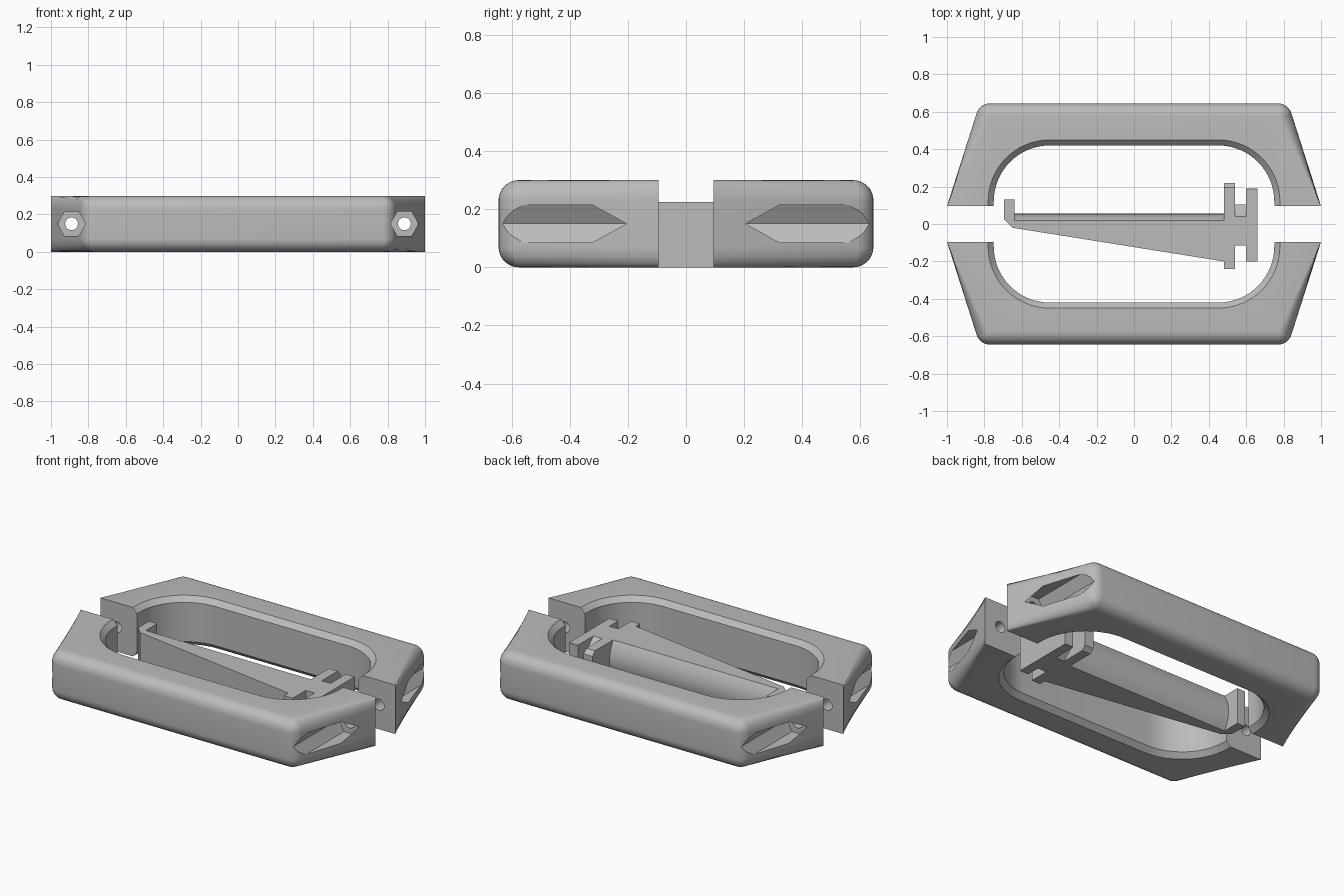
import bpy, bmesh
from math import sin, cos, pi, radians

cube = bpy.data.objects.get("Cube")
if cube:
    bpy.data.objects.remove(cube)

grey = bpy.data.materials.new("plain grey")
grey.use_nodes = True
tone = (0.5, 0.5, 0.5, 1)
grey.diffuse_color = tone
grey.node_tree.nodes["Principled BSDF"].inputs["Base Color"].default_value = tone


def loft(name, loops):
    """Skin a stack of matching closed loops and cap both ends."""
    bm = bmesh.new()
    rings = [[bm.verts.new(p) for p in loop] for loop in loops]
    n = len(rings[0])
    for a, b in zip(rings, rings[1:]):
        for i in range(n):
            j = (i + 1) % n
            bm.faces.new((a[i], a[j], b[j], b[i]))
    bm.faces.new(rings[0])
    bm.faces.new(rings[-1])
    bmesh.ops.recalc_face_normals(bm, faces=bm.faces)
    mesh = bpy.data.meshes.new(name)
    bm.to_mesh(mesh)
    bm.free()
    mesh.materials.append(grey)
    obj = bpy.data.objects.new(name, mesh)
    bpy.context.collection.objects.link(obj)
    return obj


def smooth(obj, angle=30):
    bpy.ops.object.select_all(action="DESELECT")
    obj.select_set(True)
    bpy.context.view_layer.objects.active = obj
    bpy.ops.object.shade_smooth_by_angle(angle=radians(angle))


HEIGHT, TIP_Y, ROUND, CHAMFER = 0.3, 0.095, 0.07, 0.03


def mirrored(points):
    return points + [(-x, y) for x, y in reversed(points)]


def frame_loop(z, side):
    """U-shaped outline of a half frame at one height."""
    depth = min(z, HEIGHT - z)
    inset = ROUND - (ROUND**2 - max(0, ROUND - depth)**2) ** 0.5
    flare = max(0, CHAMFER - depth)
    outer = [(1, TIP_Y)]
    for i in range(7):
        a = radians(17.6 + 72.4 * i / 6)
        r = 0.075 - inset
        outer.append((0.77 + r * cos(a), 0.57 + r * sin(a)))
    inner = [(0.75 + flare, TIP_Y)]
    for i in range(17):
        a = pi / 2 * i / 16
        r = 0.3 + flare
        inner.append((0.45 + r * cos(a), 0.12 + r * sin(a)))
    outline = mirrored(outer) + mirrored(inner)[::-1]
    return [(x, side * y, z) for x, y in outline]


def prism_cutter(name, x, radius, sides, y0, y1):
    """Prism running along y for cutting holes and pockets."""
    ring = [(x + radius * cos(2 * pi * i / sides),
             HEIGHT / 2 + radius * sin(2 * pi * i / sides)) for i in range(sides)]
    obj = loft(name, [[(px, y, pz) for px, pz in ring] for y in (y0, y1)])
    obj.hide_render = True
    return obj


def cut(obj, cutter):
    bpy.context.view_layer.objects.active = obj
    mod = obj.modifiers.new("cut", "BOOLEAN")
    mod.operation = "DIFFERENCE"
    mod.solver = "EXACT"
    mod.object = cutter
    bpy.ops.object.modifier_apply(modifier=mod.name)
    bpy.data.objects.remove(cutter)


# Two half frames with rounded outer edges, nut pockets and bolt holes
low = [ROUND * (1 - cos(pi / 2 * i / 8)) for i in range(9)]
levels = sorted(low + [CHAMFER, HEIGHT - CHAMFER] + [HEIGHT - z for z in low])
for name, side in (("back_half_frame", 1), ("front_half_frame", -1)):
    frame = loft(name, [frame_loop(z, side) for z in levels])
    for x in (-0.89, 0.89):
        cut(frame, prism_cutter("nut_pocket", x, 0.075, 6, side * 0.19, side * 0.8))
        cut(frame, prism_cutter("bolt_hole", x, 0.034, 32, 0, side * 0.4))
    smooth(frame)

# Centre wedge with a bulging back face
TOP = 0.225


def wedge_section(x, front):
    loop = [(x, front, TOP), (x, front, 0)]
    for i in range(17):
        t = i / 16
        loop.append((x, 0.02 + 0.035 * 4 * t * (1 - t), TOP * t))
    return loop


smooth(loft("wedge_body", [wedge_section(-0.65, -0.02), wedge_section(0.48, -0.2)]))

# Hooked tip of the wedge
hook = [(-0.695, 0.13), (-0.64, 0.13), (-0.64, -0.02), (-0.65, -0.02), (-0.695, 0.025)]
loft("wedge_hook", [[(x, y, z) for x, y in hook] for z in (0, TOP)])


# Flanges and the neck that joins them
def block(name, x0, x1, front, back, chamfer):
    profile = [(front, 0), (front, TOP), (back - chamfer, TOP),
               (back, TOP - chamfer), (back, chamfer), (back - chamfer, 0)]
    loft(name, [[(x, y, z) for y, z in profile] for x in (x0, x1)])


block("inner_flange", 0.48, 0.54, -0.24, 0.22, 0.025)
block("neck", 0.54, 0.6, -0.115, 0.105, 0.065)
block("outer_flange", 0.6, 0.66, -0.2, 0.19, 0.003)
